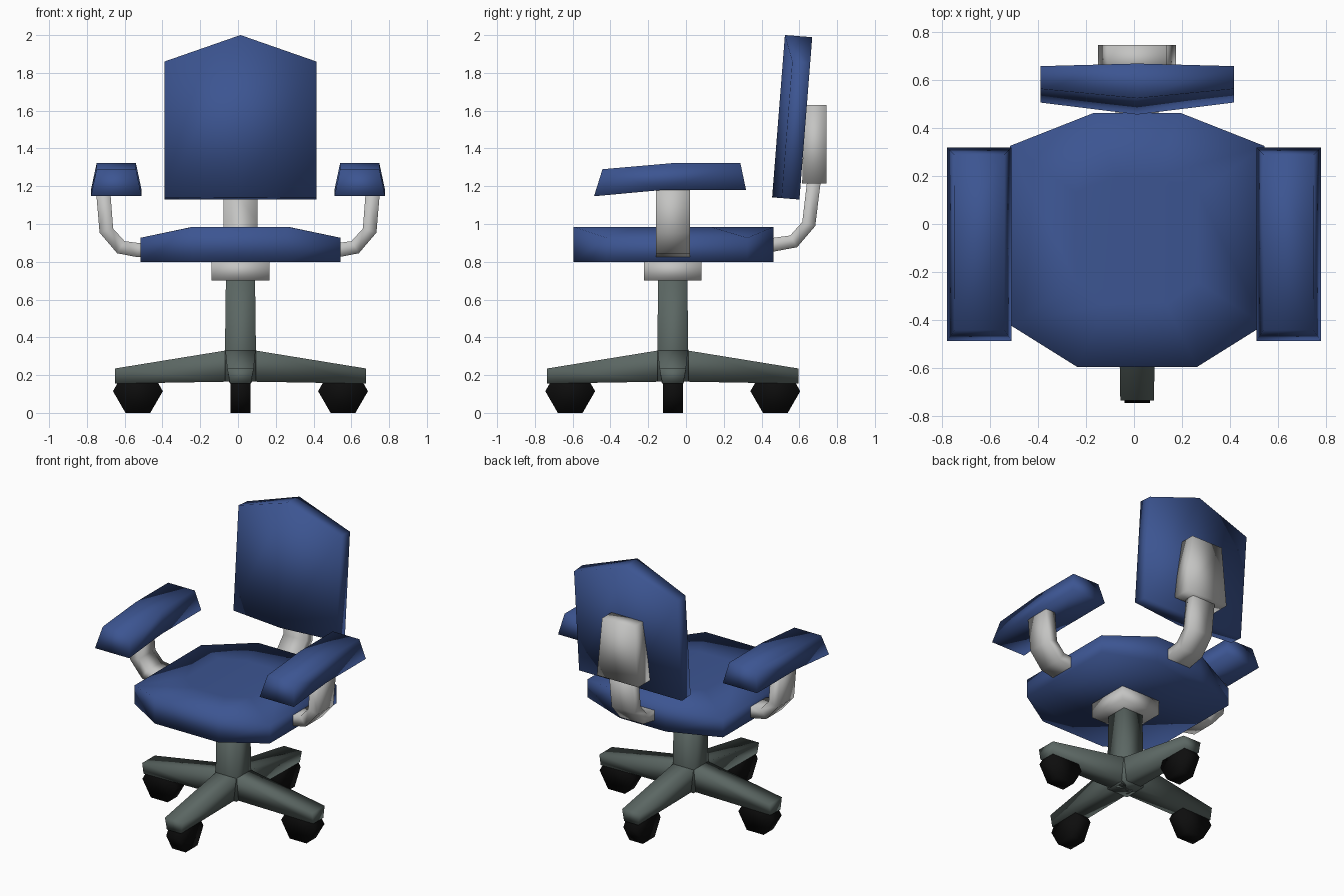
import bpy, bmesh, math
from mathutils import Matrix, Vector

if "Cube" in bpy.data.objects:
    bpy.data.objects.remove(bpy.data.objects["Cube"])


def material(name, rgb):
    m = bpy.data.materials.new(name)
    m.diffuse_color = (*rgb, 1)
    m.use_nodes = True
    m.node_tree.nodes["Principled BSDF"].inputs["Base Color"].default_value = m.diffuse_color
    return m


BLUE = material("blue fabric", (0.045, 0.09, 0.285))
SILVER = material("light grey plastic", (0.55, 0.55, 0.54))
STEEL = material("green grey metal", (0.105, 0.135, 0.125))
BLACK = material("black rubber", (0.004, 0.004, 0.004))
CX, CY = 0.013, -0.07  # pedestal axis


def loft(name, rings, mat, matrix=Matrix()):
    """Join equal-length rings of points into a closed, smooth-shaded solid."""
    bm = bmesh.new()
    loops = [[bm.verts.new(matrix @ Vector(p)) for p in ring] for ring in rings]
    n = len(loops[0])
    for a, b in zip(loops, loops[1:]):
        for i in range(n):
            j = (i + 1) % n
            bm.faces.new((a[i], a[j], b[j], b[i]))
    bm.faces.new(loops[0][::-1])
    bm.faces.new(loops[-1])
    bmesh.ops.recalc_face_normals(bm, faces=bm.faces)
    me = bpy.data.meshes.new(name)
    bm.to_mesh(me)
    bm.free()
    me.materials.append(mat)
    me.shade_smooth()
    ob = bpy.data.objects.new(name, me)
    bpy.context.collection.objects.link(ob)
    return ob


def square(cx, cy, hx, hy, z):
    return [(cx - hx, cy - hy, z), (cx + hx, cy - hy, z),
            (cx + hx, cy + hy, z), (cx - hx, cy + hy, z)]


def flat_bar(name, path, width, thick, mat, matrix):
    """Sweep a flat rectangular section along a path of (u, z) points."""
    pts = [Vector(p) for p in path]
    rings = []
    for i, p in enumerate(pts):
        t = (pts[min(i + 1, len(pts) - 1)] - pts[max(i - 1, 0)]).normalized()
        nrm = Vector((-t.y, t.x)) * thick / 2
        a, b = p + nrm, p - nrm
        w = width / 2
        rings.append([(a.x, -w, a.y), (a.x, w, a.y), (b.x, w, b.y), (b.x, -w, b.y)])
    return loft(name, rings, mat, matrix)


# Pedestal column and the plate under the seat
loft("column", [square(CX, CY, 0.082, 0.082, 0.165),
                square(CX, CY, 0.082, 0.082, 0.33),
                square(CX, CY, 0.077, 0.077, 0.72)], STEEL)
loft("seat_plate", [square(CX, CY, 0.153, 0.153, 0.70),
                    square(CX, CY, 0.153, 0.153, 0.81)], SILVER)

# Four legs with hexagonal wheels
for k in range(4):
    m = Matrix.Translation((CX, CY, 0)) @ Matrix.Rotation(k * math.pi / 2, 4, 'Z')
    legs = [[(r, -wb, zb), (r, wb, zb), (r, wt, zt), (r, -wt, zt)]
            for r, wb, wt, zb, zt in ((0.0, 0.06, 0.08, 0.165, 0.345),
                                      (0.08, 0.06, 0.08, 0.165, 0.33),
                                      (0.665, 0.055, 0.07, 0.155, 0.235))]
    loft(f"leg_{k + 1}", legs, STEEL, m)
    wheel = [[(0.543 + 0.132 * math.cos(a * math.pi / 3), y,
               0.115 + 0.132 * math.sin(a * math.pi / 3)) for a in range(6)]
             for y in (-0.053, 0.053)]
    loft(f"wheel_{k + 1}", wheel, BLACK, m)

# Eight-sided seat cushion, lower along its side edges
outline = [(-0.25, -0.595, 0.985), (0.25, -0.595, 0.985), (0.53, -0.42, 0.927),
           (0.53, 0.325, 0.927), (0.18, 0.463, 0.985), (-0.18, 0.463, 0.985),
           (-0.53, 0.325, 0.927), (-0.53, -0.42, 0.927)]
core = [(x * 0.48, -0.066 + (y + 0.066) * 0.5, 0.985) for x, y, z in outline]
loft("seat", [[(x, y, 0.80) for x, y, z in outline], outline, core], BLUE,
     Matrix.Translation((CX, 0, 0)))

# Backrest: peaked top, front bulging along the middle, leaning back
lean = Matrix.Translation((CX, 0.456, 1.141)) @ Matrix.Rotation(math.radians(-4.5), 4, 'X')
loft("backrest",
     [[(x, yf, 0), (x, yf, top), (x, 0.145, top), (x, 0.145, 0)]
      for x, yf, top in ((-0.403, 0.05, 0.725), (0, 0, 0.862), (0.403, 0.05, 0.725))],
     BLUE, lean)

# Back support: tapered pad and bent bar
loft("back_pad", [square(CX, 0.68, 0.162, 0.065, 1.215),
                  square(CX, 0.685, 0.122, 0.06, 1.63)], SILVER)
turn = Matrix.Translation((CX, 0, 0)) @ Matrix.Rotation(math.pi / 2, 4, 'Z')
flat_bar("back_bar", [(0.40, 0.88), (0.46, 0.89), (0.57, 0.908), (0.65, 1.0), (0.68, 1.25)],
         0.18, 0.072, SILVER, turn)

# Armrests and their bent supports on both sides
side_profile = [(-0.487, 1.147), (-0.125, 1.18), (0.318, 1.18),
                (0.288, 1.322), (-0.075, 1.322), (-0.442, 1.29)]
for side, s in (("left", -1), ("right", 1)):
    flip = Matrix.Scale(s, 4, (1, 0, 0))
    flat_bar(f"{side}_arm_support",
             [(0.47, 0.86), (0.53, 0.862), (0.62, 0.877), (0.697, 0.965), (0.716, 1.2)],
             0.18, 0.075, SILVER, Matrix.Translation((0, CY, 0)) @ flip)
    rings = []
    for d in (-1, 1):
        rings.append([(0.6445 + d * (0.134 if i < 3 else 0.104), y, z)
                      for i, (y, z) in enumerate(side_profile)])
    loft(f"{side}_armrest", rings, BLUE, flip)
